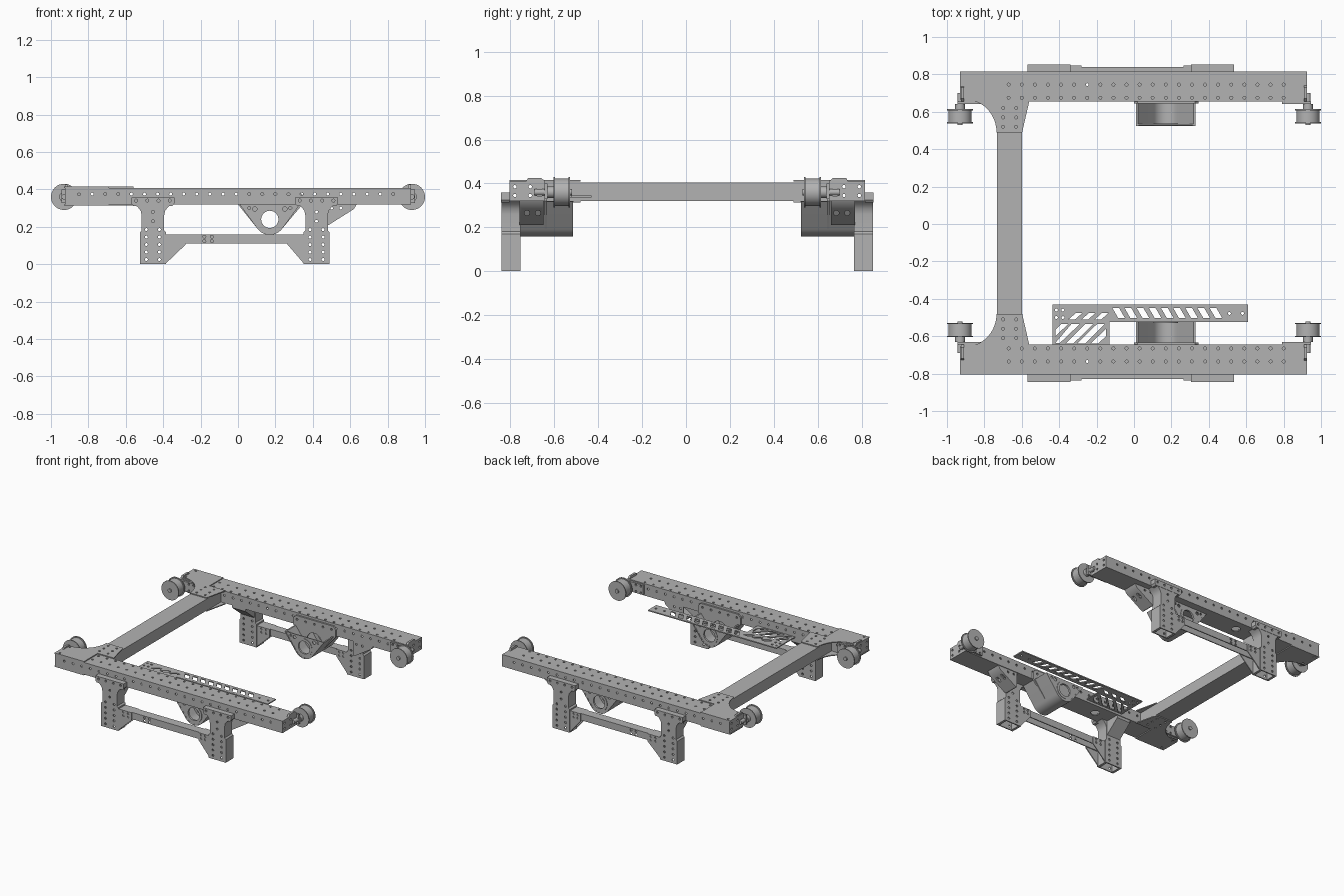
import bpy, bmesh
from math import sin, cos, radians
from mathutils import Vector

if "Cube" in bpy.data.objects:
    bpy.data.objects.remove(bpy.data.objects["Cube"], do_unlink=True)

steel = bpy.data.materials.new("grey_steel")
steel.use_nodes = True
steel.diffuse_color = (0.45, 0.45, 0.45, 1)
steel.node_tree.nodes["Principled BSDF"].inputs["Base Color"].default_value = (0.45, 0.45, 0.45, 1)

MID = 0.005      # y of the mirror plane
side_parts = []  # parts of the back side, mirrored to the front at the end


def make_mesh(name, polys, axis, lo, hi):
    """Extrude each 2D outline along an axis; outlines are (y,z), (x,z) or (x,y)."""
    bm = bmesh.new()
    for poly in polys:
        def at(p, d):
            return {"x": (d, p[0], p[1]), "y": (p[0], d, p[1]), "z": (p[0], p[1], d)}[axis]
        a = [bm.verts.new(at(p, lo)) for p in poly]
        b = [bm.verts.new(at(p, hi)) for p in poly]
        n = len(poly)
        bm.faces.new(a)
        bm.faces.new(b[::-1])
        for i in range(n):
            bm.faces.new((a[i], b[i], b[(i + 1) % n], a[(i + 1) % n]))
    bmesh.ops.recalc_face_normals(bm, faces=bm.faces)
    me = bpy.data.meshes.new(name)
    bm.to_mesh(me)
    bm.free()
    me.materials.append(steel)
    ob = bpy.data.objects.new(name, me)
    bpy.context.collection.objects.link(ob)
    return ob


def prism(name, poly, axis, lo, hi, mirrored=True):
    ob = make_mesh(name, [poly], axis, lo, hi)
    if mirrored:
        side_parts.append(ob)
    return ob


def cut(ob, polys, axis, lo, hi):
    cutter = make_mesh("cutter", polys, axis, lo, hi)
    cutter.hide_render = True
    mod = ob.modifiers.new("cut", "BOOLEAN")
    mod.operation = "DIFFERENCE"
    mod.solver = "EXACT"
    mod.object = cutter
    bpy.context.view_layer.objects.active = ob
    bpy.ops.object.modifier_apply(modifier=mod.name)
    bpy.data.objects.remove(cutter, do_unlink=True)


def rect(a0, a1, b0, b1):
    return [(a0, b0), (a1, b0), (a1, b1), (a0, b1)]


def arc(cx, cy, r, start, end, n=12, ry=None):
    ts = [radians(start + (end - start) * i / n) for i in range(n + 1)]
    return [(cx + r * cos(t), cy + (ry or r) * sin(t)) for t in ts]


def circle(cx, cy, r, n=32):
    return arc(cx, cy, r, 0, 360, n)[:-1]


def bolts(xs, ys, r=0.008):
    return [circle(x, y, r, 10) for x in xs for y in ys]


def row(start, step, count):
    return [start + step * i for i in range(count)]


# Long side beam: hollow tube with bolt rows
Y0, Y1, Z0, Z1 = 0.655, 0.815, 0.32, 0.408
beam = prism("side_beam", rect(Y0, Y1, Z0, Z1), "x", -0.92, 0.915)
cut(beam, [rect(Y0 + .007, Y1 - .007, Z0 + .007, Z1 - .007)], "x", -1, 1)
cut(beam, bolts(row(-0.67, 0.07, 22), (0.675, 0.745)), "z", 0.395, 0.43)
face_row = bolts(row(-0.85, 0.07, 25), (0.375,))
cut(beam, face_row, "y", 0.8, 0.83)
cut(beam, face_row, "y", 0.64, 0.67)
cut(beam, [circle(-0.27, 0.735, 0.03)], "z", 0.3, 0.34)

# Beam ends, bearing plates, axles and flanged wheels
for s, tag in ((-1, "right"), (1, "left")):
    cap = prism(tag + "_end_cap", [(Y0, Z0), (Y1, Z0), (Y1, Z1), (0.74, Z1), (0.73, 0.425),
                                   (0.67, 0.425), (Y0, 0.412)], "x", *sorted((s * 0.91, s * 0.926)))
    cut(cap, [rect(0.667, 0.69, 0.342, 0.376)], "x", -1, 1)
    cut(cap, bolts((0.72, 0.79), (0.345, 0.385)), "x", -1, 1)
    plate = prism(tag + "_bearing_plate", rect(*sorted((s * 0.79, s * 0.945)), 0.328, 0.4), "y", 0.641, Y0)
    cut(plate, bolts((s * 0.81, s * 0.85), (0.34, 0.388)), "y", 0.6, 0.7)
    wx, wz = s * 0.93, 0.36
    prism(tag + "_axle", circle(wx, wz, 0.014, 16), "y", 0.53, 0.7)
    prism(tag + "_axle_collar", circle(wx, wz, 0.026, 24), "y", 0.615, 0.641)
    prism(tag + "_wheel_tread", circle(wx, wz, 0.062, 40), "y", 0.544, 0.61)
    for y in (0.538, 0.608):
        prism(tag + "_wheel_flange", circle(wx, wz, 0.07, 40), "y", y, y + 0.007)

# Corner gussets with a concave inner edge
gusset = arc(-0.9, 0.49, 0.165, 0, 90, ry=0.175) + [
    (-0.93, 0.665), (-0.93, 0.815), (-0.69, 0.815), (-0.69, Y0), (-0.56, Y0), (-0.598, 0.49)]
for z, tag in ((Z1, "top"), (0.313, "bottom")):
    g = prism(tag + "_gusset", gusset, "z", z, z + 0.007)
    cut(g, bolts((-0.7, -0.63), (0.52, 0.57, 0.62)) + bolts((-0.9,), (0.68, 0.795)), "z", z - 0.01, z + 0.02)

# Legs: flared channel with top flange
for c, tag in ((-0.455, "right"), (0.42, "left")):
    half = [(0.07, 0), (0.07, 0.17), (0.06, 0.18), (0.06, 0.26), (0.065, 0.285), (0.08, 0.305), (0.1, 0.32)]
    outline = [(c + x, z) for x, z in half] + [(c - x, z) for x, z in reversed(half)]
    leg = prism(tag + "_leg", outline, "y", 0.765, 0.852)
    cut(leg, [rect(c - 0.052, c + 0.052, 0.773, 0.844)], "z", -0.1, 0.3)
    leg_bolts = bolts((c - 0.035, c + 0.035), row(0.025, 0.04, 5)) + bolts((c,), (0.23, 0.28))
    cut(leg, leg_bolts, "y", 0.75, 0.87)
    flange = prism(tag + "_leg_flange", [(c - 0.105, 0.312), (c + 0.105, 0.312), (c + 0.115, 0.325),
                   (c + 0.115, 0.358), (c - 0.115, 0.358), (c - 0.115, 0.325)], "y", Y1, 0.854)
    cut(flange, bolts(row(c - 0.09, 0.06, 4), (0.34,)), "y", 0.83, 0.87)

# Lower tie bar and the gussets at its ends
tie = prism("tie_bar", rect(0.775, 0.84, 0.11, 0.16), "x", -0.39, 0.355)
cut(tie, [rect(0.782, 0.833, 0.1, 0.153)], "x", -0.5, 0.5)
cut(tie, bolts((-0.18, -0.14), (0.123, 0.147)), "y", 0.82, 0.85)
for x, tip, tag in ((-0.39, -0.28, "right"), (0.355, 0.265, "left")):
    for y in (0.768, 0.84):
        g = prism(tag + "_foot_gusset", [(x, 0), (tip, 0.105), (tip, 0.16), (x, 0.16)], "y", y, y + 0.007)
        cut(g, bolts(row(x * 0.6 + tip * 0.4, (tip - x) * 0.35, 2), (0.122, 0.147)), "y", 0.7, 0.9)

# Braces from the legs up to the beam
slope = prism("left_leg_brace", [(0.475, 0.21), (0.485, 0.21), (0.62, 0.295), (0.635, 0.32),
                                 (0.62, 0.32), (0.61, 0.3), (0.475, 0.218)], "y", 0.66, 0.77)
cut(slope, [circle(y, 0.265, 0.012, 16) for y in (0.685, 0.735)], "x", 0.45, 0.65)
for y in (0.66, 0.763):
    side = prism("left_brace_side", [(0.475, 0.212), (0.62, 0.297), (0.633, 0.32), (0.475, 0.32)], "y", y, y + 0.007)
    cut(side, bolts((0.5, 0.55), (0.3,)), "y", 0.6, 0.8)
prism("right_leg_brace", [(0.77, 0.21), (0.66, 0.3), (0.66, 0.32), (0.67, 0.32), (0.67, 0.304),
                          (0.77, 0.222)], "x", -0.51, -0.4)
for x in (-0.51, -0.407):
    prism("right_brace_side", [(0.77, 0.212), (0.66, 0.302), (0.66, 0.32), (0.77, 0.32)], "x", x, x + 0.007)

# Drive housing: open trough, pierced end plates and a mounting plate
HX, HZ = 0.17, 0.24
outer = [(HX - 0.16, 0.318)] + arc(HX, HZ, 0.083, 215, 325, 16) + [(HX + 0.16, 0.318)]
inner = [(HX - 0.149, 0.318)] + arc(HX, HZ, 0.075, 215, 325, 16) + [(HX + 0.149, 0.318)]
prism("drive_trough", outer + inner[::-1], "y", 0.525, 0.765)
ear_bolts = [circle(HX + x, 0.295, 0.012, 16) for x in (-0.08, 0.08)] + bolts((HX - 0.11, HX + 0.11), (0.3,))
for y in (0.527, 0.757):
    end = prism("drive_end_plate", outer, "y", y, y + 0.007)
    cut(end, [circle(HX, HZ, 0.046)] + ear_bolts, "y", y - 0.02, y + 0.02)
    ring = prism("drive_ring", circle(HX, HZ, 0.065), "y", y - 0.003, y + 0.011)
    cut(ring, [circle(HX, HZ, 0.046)], "y", 0.4, 0.9)
mount = prism("drive_mount_plate", [(0.0, 0.32)] + outer[1:-1] + [(0.345, 0.32), (0.345, 0.37),
              (0.325, 0.392), (0.02, 0.392), (0.0, 0.37)], "y", 0.643, Y0)
cut(mount, [circle(HX, HZ, 0.06)] + bolts(row(0.03, 0.07, 5), (0.365,)), "y", 0.6, 0.7)

# Mirror the side assembly
for ob in side_parts:
    me = ob.data.copy()
    for v in me.vertices:
        v.co.y = 2 * MID - v.co.y
    me.flip_normals()
    twin = bpy.data.objects.new("front_" + ob.name, me)
    ob.name = "back_" + ob.name
    bpy.context.collection.objects.link(twin)

# Cross beam
cross = prism("cross_beam", rect(-0.733, -0.598, Z0, Z1 - 0.003), "y", -0.645, 0.655, False)

# Slotted tray beside the front beam
tray = prism("slotted_tray", [(-0.435, -0.43), (0.61, -0.43), (0.61, -0.525), (-0.13, -0.525),
                              (-0.13, -0.65), (-0.435, -0.65)], "z", 0.336, 0.344, False)
slots = [[(x, -0.45), (x + 0.036, -0.45), (x + 0.066, -0.502), (x + 0.03, -0.502)]
         for x in row(-0.115, 0.065, 9)]
slots += [[(x, -0.638), (x + 0.042, -0.638), (x + 0.147, -0.535), (x + 0.105, -0.535)]
          for x in row(-0.365, 0.062, 2)]
slots += [[(-0.42, -0.635), (-0.395, -0.635), (-0.29, -0.535), (-0.335, -0.535)],
          [(-0.42, -0.6), (-0.42, -0.565), (-0.39, -0.535), (-0.352, -0.535)],
          [(-0.23, -0.638), (-0.19, -0.638), (-0.15, -0.6), (-0.15, -0.56)]]
slots += [[(x, -0.51), (x + 0.035, -0.51), (x + 0.075, -0.475), (x + 0.04, -0.475)]
          for x in row(-0.35, 0.07, 3)]
cut(tray, slots + bolts((-0.415, -0.38), (-0.46, -0.5)) + bolts((0.51, 0.58), (-0.478,)), "z", 0.3, 0.4)

# Smooth the round parts, keeping edges sharp
bpy.ops.object.select_all(action="DESELECT")
for ob in bpy.context.collection.objects:
    if ob.type == "MESH" and steel.name in ob.data.materials:
        ob.select_set(True)
        bpy.context.view_layer.objects.active = ob
bpy.ops.object.shade_smooth_by_angle(angle=radians(30))
